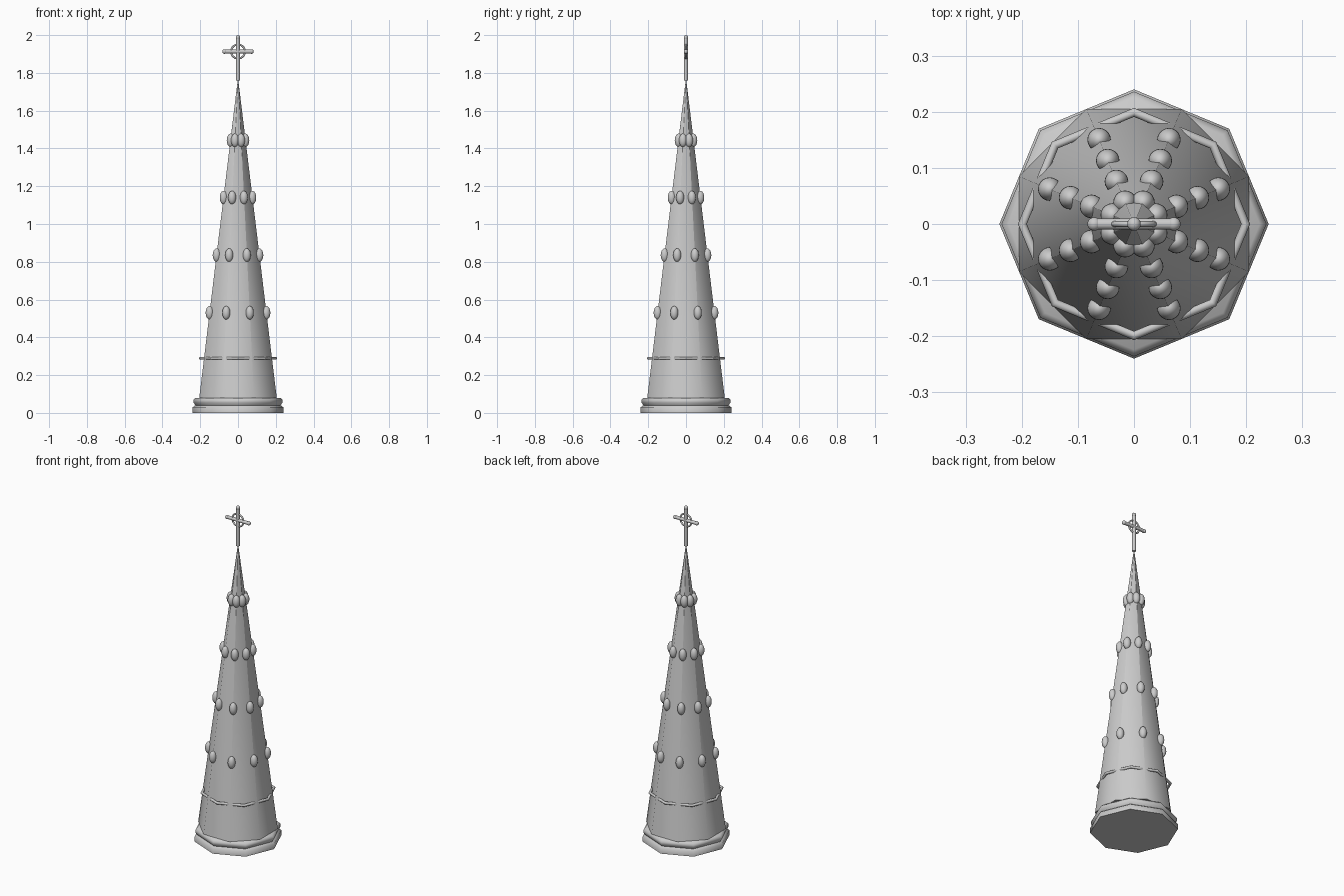
import bpy, bmesh, math
from mathutils import Matrix

if "Cube" in bpy.data.objects:
    bpy.data.objects.remove(bpy.data.objects["Cube"])

stone = bpy.data.materials.new("grey stone")
stone.diffuse_color = (0.6, 0.6, 0.6, 1)
stone.use_nodes = True
stone.node_tree.nodes["Principled BSDF"].inputs["Base Color"].default_value = stone.diffuse_color


def finish(name, angle=60):
    ob = bpy.context.object
    ob.name = name
    ob.data.materials.append(stone)
    bpy.ops.object.shade_smooth_by_angle(angle=math.radians(angle))
    return ob


def lathe(name, profile, sides, turn, angle):
    """Closed polygonal solid from (radius, height) pairs, bottom to top."""
    bm = bmesh.new()
    rings = [[bm.verts.new((r * math.cos(turn + i * math.tau / sides),
                            r * math.sin(turn + i * math.tau / sides), z))
              for i in range(sides)] for r, z in profile]
    for a, b in zip(rings, rings[1:]):
        for i in range(sides):
            j = (i + 1) % sides
            bm.faces.new((a[i], a[j], b[j], b[i]))
    bm.faces.new(rings[0][::-1])
    bm.faces.new(rings[-1])
    mesh = bpy.data.meshes.new(name)
    bm.to_mesh(mesh)
    bm.free()
    ob = bpy.data.objects.new(name, mesh)
    bpy.context.collection.objects.link(ob)
    bpy.ops.object.select_all(action='DESELECT')
    bpy.context.view_layer.objects.active = ob
    ob.select_set(True)
    return finish(name, angle)


def rod(name, radius, length, loc, rot=(0, 0, 0)):
    bpy.ops.mesh.primitive_cylinder_add(vertices=16, radius=radius, depth=length,
                                        location=loc, rotation=rot)
    return finish(name)


def ball(name, radius, loc, stretch=1):
    bpy.ops.mesh.primitive_uv_sphere_add(segments=20, ring_count=12, radius=radius, location=loc)
    bpy.context.object.scale.z = stretch
    return finish(name)


# Moulded octagonal plinth
lathe("plinth", [(0.24, 0), (0.24, 0.03), (0.226, 0.04), (0.236, 0.055),
                 (0.236, 0.068), (0.224, 0.08)], 8, 0, 60)

# Tapering spire, its corners turned half a step from the plinth
BASE_R, BASE_Z, TIP_Z = 0.222, 0.08, 1.76
lathe("spire", [(BASE_R, BASE_Z), (0.002, TIP_Z)], 8, math.pi / 8, 60)

# Thin string course that the spire corners cut through
bpy.ops.mesh.primitive_torus_add(major_segments=8, minor_segments=10, major_radius=0.199,
                                 minor_radius=0.008, location=(0, 0, 0.289))
finish("string_course", 40)

# Oval knobs on the eight corners, in four tiers
for tier, z in enumerate((0.53, 0.835, 1.14, 1.443)):
    r = BASE_R * (TIP_Z - z) / (TIP_Z - BASE_Z)
    for k in range(8):
        a = math.pi / 8 + k * math.pi / 4
        ball(f"knob_{tier}_{k}", 0.021, (r * math.cos(a), r * math.sin(a), z), 1.7)

# Ringed cross with rounded ends
CROSS_Z = 1.913
rod("cross_shaft", 0.01, 0.23, (0, 0, 1.875))
rod("cross_arm", 0.01, 0.15, (0, 0, CROSS_Z), (0, math.pi / 2, 0))
for name, loc in (("cross_top", (0, 0, 1.988)), ("cross_end_left", (-0.071, 0, CROSS_Z)),
                  ("cross_end_right", (0.071, 0, CROSS_Z))):
    ball(name, 0.012, loc)
bpy.ops.mesh.primitive_torus_add(major_segments=32, minor_segments=8, major_radius=0.037,
                                 minor_radius=0.005, location=(0, 0, CROSS_Z),
                                 rotation=(math.pi / 2, 0, 0))
finish("cross_ring")
